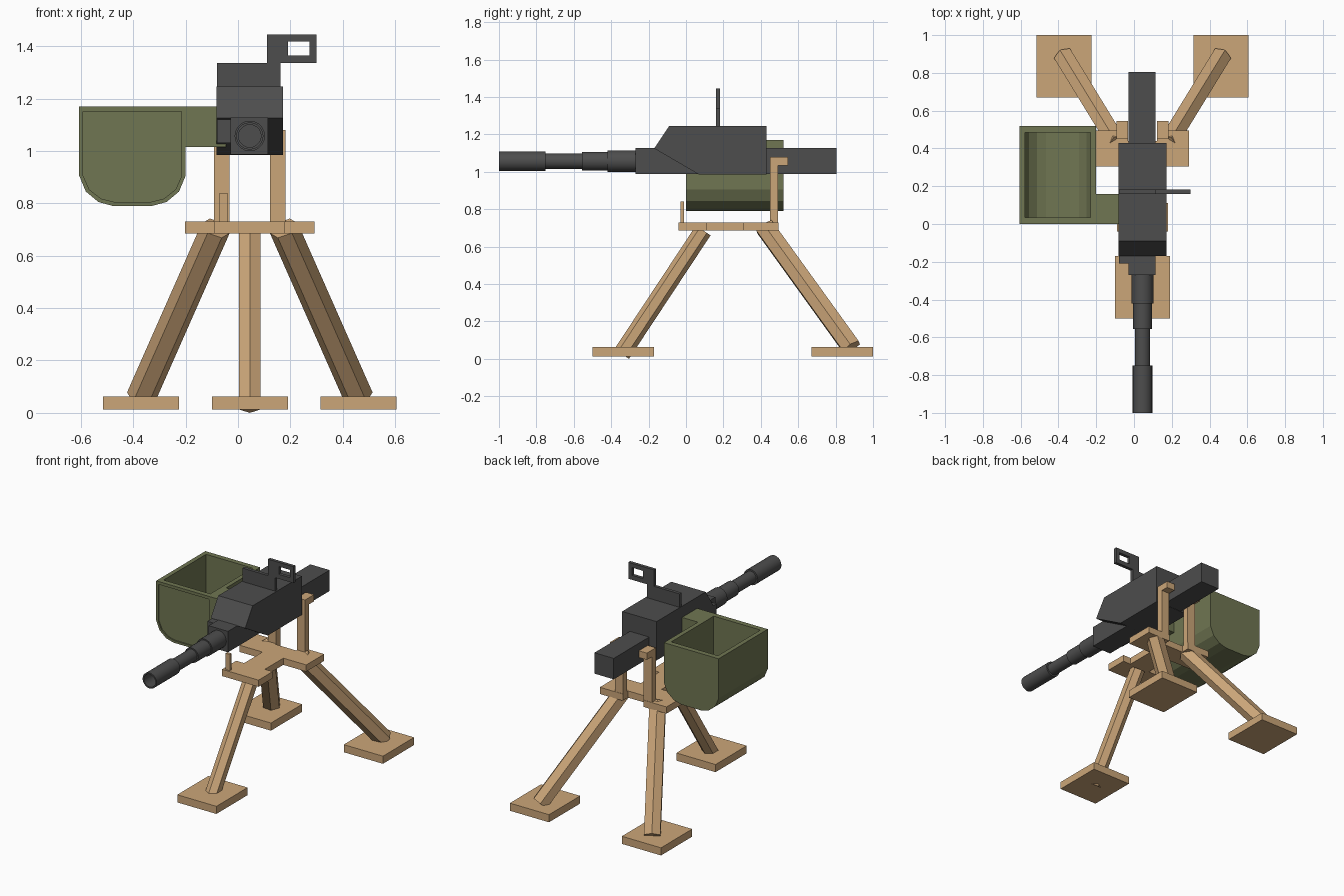
import bpy, bmesh, math
from mathutils import Vector, Matrix

if "Cube" in bpy.data.objects:
    bpy.data.objects.remove(bpy.data.objects["Cube"])


def material(name, rgb):
    m = bpy.data.materials.new(name)
    m.diffuse_color = (*rgb, 1)
    m.use_nodes = True
    m.node_tree.nodes["Principled BSDF"].inputs["Base Color"].default_value = m.diffuse_color
    return m


TAN = material("tan_wood", (0.60, 0.38, 0.19))
GREEN = material("olive", (0.16, 0.18, 0.085))
DARK = material("dark_metal", (0.075, 0.075, 0.075))
CX = 0.045      # centre line of gun and tripod


def finish(name, bm, mat):
    bmesh.ops.recalc_face_normals(bm, faces=bm.faces)
    me = bpy.data.meshes.new(name)
    bm.to_mesh(me)
    bm.free()
    me.materials.append(mat)
    ob = bpy.data.objects.new(name, me)
    bpy.context.collection.objects.link(ob)
    return ob


def prism(name, pts, axis, lo, hi, mat):
    """Extrude a 2D outline along an axis; pts are the other two coordinates."""
    def place(p, d):
        v = list(p)
        v.insert("xyz".index(axis), d)
        return v
    bm = bmesh.new()
    face = bm.faces.new([bm.verts.new(place(p, lo)) for p in pts])
    ext = bmesh.ops.extrude_face_region(bm, geom=[face])
    shift = Vector(place((0, 0), hi - lo))
    for v in ext["geom"]:
        if isinstance(v, bmesh.types.BMVert):
            v.co += shift
    return finish(name, bm, mat)


def box(name, x, y, z, mat):
    return prism(name, [(x[0], y[0]), (x[1], y[0]), (x[1], y[1]), (x[0], y[1])],
                 "z", z[0], z[1], mat)


def cut(ob, cutter):
    mod = ob.modifiers.new("cut", "BOOLEAN")
    mod.object = cutter
    mod.operation = "DIFFERENCE"
    mod.solver = "EXACT"
    cutter.hide_render = True
    cutter.hide_viewport = True


def leg(name, top, bottom, r):
    """Hexagonal bar with a ridge facing up."""
    top, bottom = Vector(top), Vector(bottom)
    d = (bottom - top).normalized()
    side = d.cross(Vector((0, 0, 1))).normalized()
    up = side.cross(d)
    bm = bmesh.new()
    rings = []
    for c in (top, bottom):
        rings.append([bm.verts.new(c + r * (math.cos(a) * up + math.sin(a) * side))
                      for a in (i * math.pi / 3 for i in range(6))])
        bm.faces.new(rings[-1])
    for i in range(6):
        j = (i + 1) % 6
        bm.faces.new((rings[0][i], rings[0][j], rings[1][j], rings[1][i]))
    return finish(name, bm, TAN)


# Tripod: feet and legs
box("front_foot", (CX - 0.145, CX + 0.145), (-0.50, -0.17), (0.012, 0.063), TAN)
leg("front_leg", (CX, 0.092, 0.686), (CX, -0.344, 0.026), 0.047)
for s, n in ((-1, "left"), (1, "right")):
    c = CX + s * 0.415
    box(n + "_back_foot", (c - 0.145, c + 0.145), (0.67, 1.0), (0.012, 0.063), TAN)
    leg(n + "_back_leg", (CX + s * 0.13, 0.42, 0.705), (CX + s * 0.415, 0.885, 0.06), 0.057)
    # Upright with a small rearward hook
    xs = sorted((CX + s * 0.077, CX + s * 0.137))
    prism(n + "_upright", [(0.45, 0.72), (0.493, 0.72), (0.493, 1.035),
                           (0.545, 1.035), (0.545, 1.08), (0.45, 1.08)],
          "x", xs[0], xs[1], TAN)

# Tripod head plate: mirrored stepped outline
half = [(0.135, -0.04), (0.135, 0.11), (0.077, 0.11), (0.077, 0.305), (0.247, 0.305),
        (0.247, 0.495), (0.077, 0.495), (0.077, 0.44)]
prism("head_plate", [(CX + x, y) for x, y in half] + [(CX - x, y) for x, y in half[::-1]],
      "z", 0.685, 0.73, TAN)
box("front_peg", (-0.07, -0.04), (-0.03, -0.012), (0.72, 0.84), TAN)

# Receiver: wide body over a narrow core
prism("receiver_body", [(-0.17, 1.125), (-0.09, 1.245), (0.43, 1.245),
                        (0.43, 0.985), (0.07, 0.985)], "x", -0.083, 0.172, DARK)
box("receiver_core", (-0.028, 0.115), (-0.27, 0.805), (0.987, 1.127), DARK)
box("side_lug", (-0.08, -0.02), (-0.21, -0.10), (1.03, 1.12), DARK)

# Sight: stepped plate with a window
sight = prism("sight", [(-0.08, 1.24), (0.163, 1.24), (0.163, 1.335), (0.3, 1.335),
                        (0.3, 1.445), (0.11, 1.445), (0.11, 1.335), (-0.08, 1.335)],
              "y", 0.16, 0.182, DARK)
cut(sight, box("sight_window_cutter", (0.19, 0.272), (0.1, 0.25), (1.365, 1.417), DARK))

# Barrel: lathed steps with a hollow muzzle
SIDES = 20
bm = bmesh.new()
profile = [(-0.26, 0.058), (-0.42, 0.058), (-0.42, 0.05), (-0.555, 0.05), (-0.555, 0.041),
           (-0.75, 0.041), (-0.75, 0.052), (-1.0, 0.052), (-1.0, 0.043), (-0.9, 0.043)]
rings = [[bm.verts.new((CX + r * math.cos(a), y, 1.057 + r * math.sin(a)))
          for a in (2 * math.pi * i / SIDES for i in range(SIDES))] for y, r in profile]
for a, b in zip(rings, rings[1:]):
    for i in range(SIDES):
        j = (i + 1) % SIDES
        bm.faces.new((a[i], a[j], b[j], b[i]))
bm.faces.new(rings[0])
bm.faces.new(rings[-1])
barrel = finish("barrel", bm, DARK)
bpy.context.view_layer.objects.active = barrel
barrel.select_set(True)
bpy.ops.object.shade_smooth_by_angle(angle=math.radians(30))

# Open bin with rounded bottom
BX = -0.403


def bin_outline(inset, top):
    h = [(0.203, top), (0.203, 0.905), (0.178, 0.845), (0.13, 0.805), (0.075, 0.79)]
    k = (0.203 - inset) / 0.203
    h = [(x * k, z if z == top else z + inset * (0.905 - z) / 0.115) for x, z in h]
    return [(BX + x, z) for x, z in h] + [(BX - x, z) for x, z in h[::-1]]


bin_box = prism("bin", bin_outline(0, 1.17), "y", 0.0, 0.52, GREEN)
cut(bin_box, prism("bin_cutter", bin_outline(0.03, 1.3), "y", 0.035, 0.485, GREEN))
# Shallow recessed panel on the front face
cut(bin_box, prism("panel_cutter", bin_outline(0.015, 1.15), "y", -0.05, 0.008, GREEN))
box("feed_chute", (-0.215, -0.045), (0.0, 0.16), (1.015, 1.17), GREEN)
